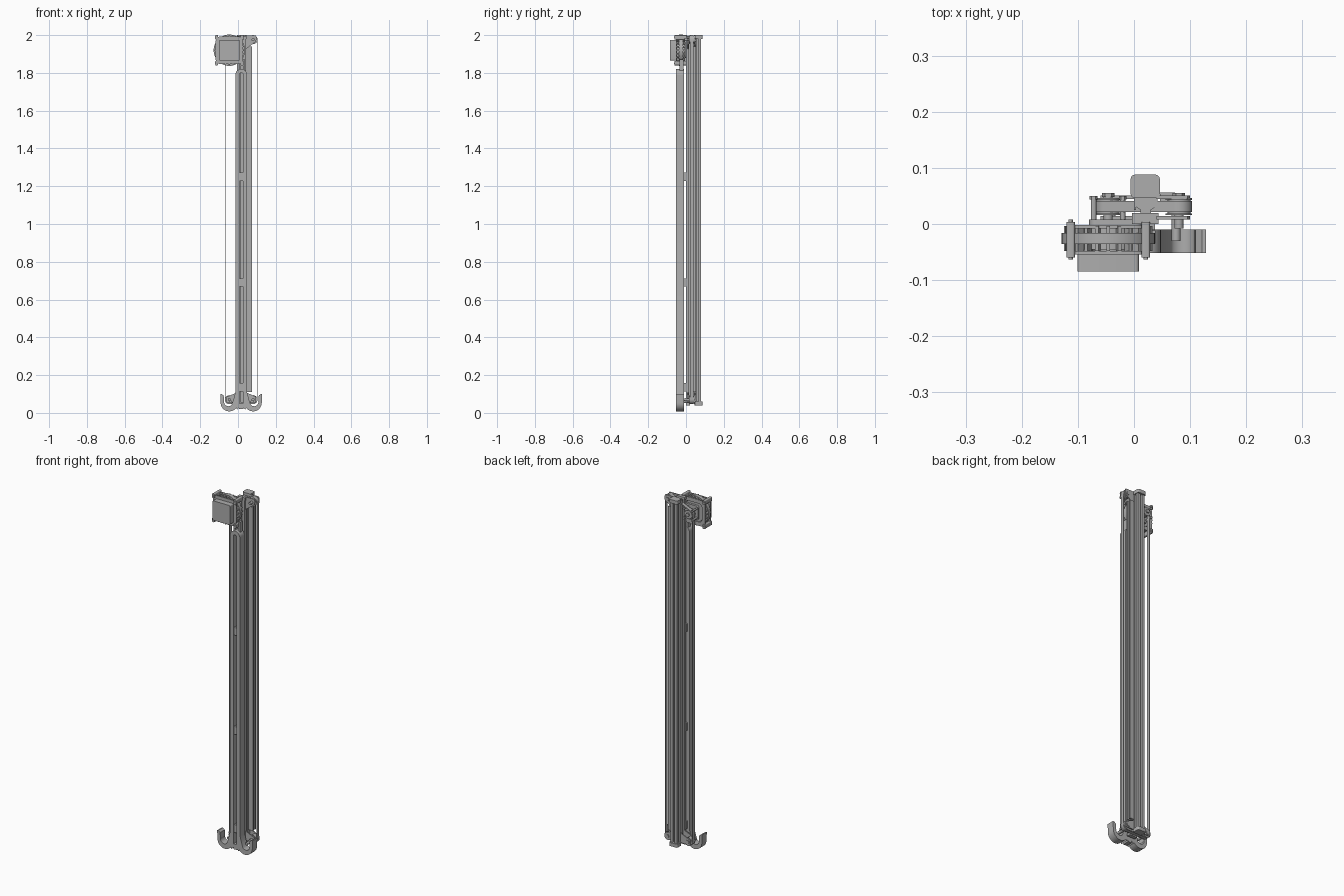
import bpy, bmesh
from math import cos, sin, pi, atan2
from mathutils import Vector

if "Cube" in bpy.data.objects:
    bpy.data.objects.remove(bpy.data.objects["Cube"])

grey = bpy.data.materials.new("plain grey")
grey.use_nodes = True
grey.diffuse_color = (0.42, 0.42, 0.42, 1)
grey.node_tree.nodes["Principled BSDF"].inputs["Base Color"].default_value = (0.42, 0.42, 0.42, 1)


def finish(name, bm):
    bmesh.ops.recalc_face_normals(bm, faces=bm.faces)
    mesh = bpy.data.meshes.new(name)
    bm.to_mesh(mesh)
    bm.free()
    mesh.materials.append(grey)
    ob = bpy.data.objects.new(name, mesh)
    bpy.context.collection.objects.link(ob)
    return ob


def prism(name, pts, lo, hi, axis="y"):
    """Extrude a 2D profile: (x, z) along y, or (x, y) along z."""
    bm = bmesh.new()
    place = (lambda p, h: (p[0], h, p[1])) if axis == "y" else (lambda p, h: (p[0], p[1], h))
    face = bm.faces.new([bm.verts.new(place(p, lo)) for p in pts])
    new = bmesh.ops.extrude_face_region(bm, geom=[face])["geom"]
    shift = Vector(place((0, 0), hi - lo))
    bmesh.ops.translate(bm, vec=shift, verts=[v for v in new if isinstance(v, bmesh.types.BMVert)])
    return finish(name, bm)


def arc(cx, cz, r, a0, a1, n=12):
    return [(cx + r * cos(a0 + (a1 - a0) * i / n), cz + r * sin(a0 + (a1 - a0) * i / n)) for i in range(n + 1)]


def disc(name, x, z, r, lo, hi, n=32):
    return prism(name, arc(x, z, r, 0, 2 * pi, n)[:-1], lo, hi)


def rounded(x0, x1, z0, z1, r):
    corners = ((x1 - r, z1 - r), (x0 + r, z1 - r), (x0 + r, z0 + r), (x1 - r, z0 + r))
    return [p for i, c in enumerate(corners) for p in arc(*c, r, i * pi / 2, (i + 1) * pi / 2, 5)]


def box(name, x0, x1, y0, y1, z0, z1):
    return prism(name, [(x0, z0), (x1, z0), (x1, z1), (x0, z1)], y0, y1)


def ring(name, outer, inner, lo, hi):
    """Closed band between two matching loops."""
    bm = bmesh.new()
    loops = [[bm.verts.new((x, y, z)) for x, z in pts]
             for pts, y in ((outer, lo), (outer, hi), (inner, hi), (inner, lo))]
    n = len(outer)
    for k in range(4):
        a, b = loops[k], loops[(k + 1) % 4]
        for i in range(n):
            j = (i + 1) % n
            bm.faces.new((a[i], a[j], b[j], b[i]))
    return finish(name, bm)


def hull(centres, r):
    """Belt path around equal pulleys listed counter-clockwise."""
    pts, n = [], len(centres)
    for i, (x, z) in enumerate(centres):
        px, pz = centres[i - 1]
        nx, nz = centres[(i + 1) % n]
        a0 = atan2(z - pz, x - px) - pi / 2
        a1 = atan2(nz - z, nx - x) - pi / 2
        while a1 < a0:
            a1 += 2 * pi
        pts += arc(x, z, r, a0, a1, 10)
    return pts


# Slotted upright rail
def grooved(a, b, places):
    a, b = Vector(a), Vector(b)
    d = (b - a).normalized()
    inward = Vector((-d.y, d.x))
    pts = [a]
    for s in places:
        m = a + d * s
        for along, deep in ((-.005, 0), (-.005, .004), (-.01, .004), (-.005, .012),
                            (.005, .012), (.01, .004), (.005, .004), (.005, 0)):
            pts.append(m + d * along + inward * deep)
    return pts


corners = [(0, 0), (.042, 0), (.042, .08), (0, .08)]
places = [[.021], [.02, .06], [.021], [.02, .06]]
profile = [p for i in range(4) for p in grooved(corners[i], corners[(i + 1) % 4], places[i])]
prism("upright_rail", profile, .05, 1.985, "z")
for name, lo, hi in (("top_cap", 1.98, 2), ("bottom_cap", .04, .06)):
    prism(name, rounded(-.006, .046, .046, .088, .008), lo, hi, "z")
    box(name + "_front", -.004, .044, 0, .02, lo, hi - .005)

# Side guide strip with two ridges
box("side_strip", .046, .06, .028, .056, .11, 1.94)
for y in (.028, .047):
    box("strip_ridge", .06, .073, y, y + .009, .11, 1.94)

# Front frame: two legs that curl outwards into hooks
MID = .017


def mirrored(pts, side):
    return [(MID + side * x, z) for x, z in pts]


hook = [(.01, 1.79), (.01, .03), (.022, .018)]
hook += arc(.063, .054, .046, 1.2 * pi, 2 * pi)
hook += [(.111, .1), (.104, .1), (.093, .092), (.09, .06)]
hook += arc(.068, .058, .023, 0, -pi * .8, 10)
hook += [(.04, .075), (.031, .11), (.031, 1.79)]
for side, name in ((-1, "right_hook_leg"), (1, "left_hook_leg")):
    prism(name, mirrored(hook, side), -.052, -.01)
    disc(name + "_screw", MID + side * .058, .06, .008, -.03, .02, 16)

top_arch = arc(MID, 1.79, .031, 0, pi, 14) + arc(MID, 1.79, .01, pi, 0, 10)
prism("frame_arch", top_arch, -.052, -.01)
for z in (.135, .69, 1.25):
    box("frame_web", MID - .011, MID + .011, -.045, -.012, z - .022, z + .022)
    box("frame_spacer", MID - .02, MID + .02, -.012, .002, z - .022, z + .022)
box("frame_foot", MID - .011, MID + .011, -.05, -.012, .02, .05)
for x in (-.004, .026):
    box("frame_neck", x, x + .012, -.035, -.012, 1.79, 1.87)

# Belt and pulleys
LEFT, RIGHT, DRIVE_Z = -.046, .08, 1.92
centres = [(LEFT, .07), (RIGHT, .07), (RIGHT, 1.976), (LEFT, DRIVE_Z)]
ring("drive_belt", hull(centres, .0235), hull(centres, .0205), .021, .041)
for x, z in centres:
    disc("pulley", x, z, .0205, .019, .043)
    for y in (.016, .043):
        disc("pulley_flange", x, z, .0235, y, y + .003)
    disc("pulley_axle", x, z, .008, -.008, .053, 16)
    disc("axle_nut", x, z, .011, .048, .055, 6)

# Idler brackets at the top and bottom
for y in (.008, .045):
    prism("idler_bracket", [(.04, 1.998), (.095, 1.998), (.1, 1.985), (.094, 1.965), (.04, 1.925)], y, y + .006)
    prism("bottom_bracket", [(-.06, .055), (.095, .055), (.095, .085), (.04, .11), (0, .11), (-.06, .085)],
          y, y + .006)

# Drive housing: round ring with ribs, end plates and corner posts
CX, CZ = -.046, 1.92


def circle(r, n=48):
    return arc(CX, CZ, r, 0, 2 * pi, n)[:-1]


ring("housing_ring", circle(.083), circle(.066), -.036, -.016)
disc("drive_gear", CX, CZ, .062, -.045, -.008, 40)
for y in (-.054, -.008):
    ring("housing_plate", rounded(CX - .073, CX + .073, CZ - .073, CZ + .073, .028), 
         rounded(CX - .052, CX + .052, CZ - .052, CZ + .052, .02), y, y + .006)
for i in range(24):
    a = 2 * pi * i / 24
    c, s = cos(a), sin(a)
    rib = [(CX + c * r - s * w, CZ + s * r + c * w) for r, w in ((.064, -.003), (.079, -.003), (.079, .003), (.064, .003))]
    prism("housing_rib", rib, -.048, -.004)
for sx in (-1, 1):
    for sz in (-1, 1):
        x, z = CX + sx * .067, CZ + sz * .068
        prism("corner_post", rounded(x - .0075, x + .0075, z - .012, z + .012, .004), -.06, .004)
        disc("corner_screw", x, z, .004, -.063, .008, 12)

# Motor and the mount behind the housing
prism("motor", rounded(CX - .055, CX + .055, CZ - .055, CZ + .055, .007), -.085, -.05)
prism("rear_mount", rounded(CX - .034, CX + .06, CZ - .04, CZ + .04, .012), -.004, .008)
for dx, dz in ((-.026, .026), (.026, .026), (-.026, -.026), (.026, -.026)):
    disc("mount_standoff", CX + dx, CZ + dz, .005, 0, .046, 12)
    disc("mount_bolt", CX + dx, CZ + dz, .007, .044, .05, 6)

# Smooth the curved walls while keeping edges sharp
bpy.ops.object.select_all(action="DESELECT")
for ob in bpy.context.collection.objects:
    if ob.type == "MESH":
        ob.select_set(True)
        bpy.context.view_layer.objects.active = ob
bpy.ops.object.shade_smooth_by_angle(angle=.5)
